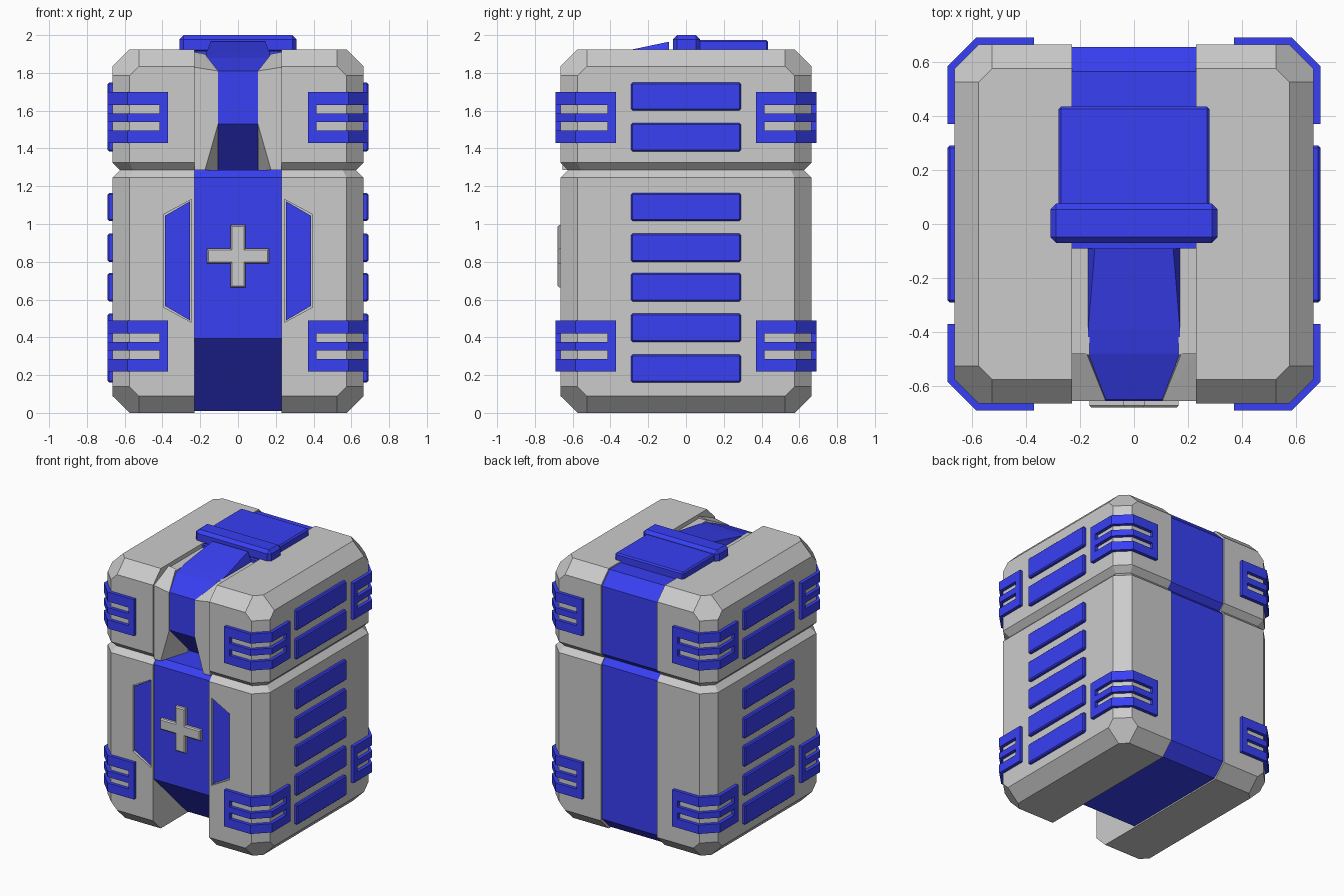
import bpy, bmesh
from mathutils import Vector

if "Cube" in bpy.data.objects:
    bpy.data.objects.remove(bpy.data.objects["Cube"])

BLUE = bpy.data.materials.new("blue_paint")
BLUE.diffuse_color = (0.04, 0.05, 0.9, 1)
BLUE.use_nodes = True
BLUE.node_tree.nodes["Principled BSDF"].inputs["Base Color"].default_value = BLUE.diffuse_color
SEAM, W, D = 1.285, 0.09, 0.05


def finish(name, bm, blue):
    bmesh.ops.recalc_face_normals(bm, faces=bm.faces[:])
    me = bpy.data.meshes.new(name)
    bm.to_mesh(me)
    bm.free()
    ob = bpy.data.objects.new(name, me)
    bpy.context.collection.objects.link(ob)
    if blue:
        me.materials.append(BLUE)
    return ob


def add_hull(bm, pts):
    vs = [bm.verts.new(p) for p in pts]
    r = bmesh.ops.convex_hull(bm, input=vs)
    junk = {g for g in r["geom_interior"] + r["geom_unused"] if isinstance(g, bmesh.types.BMVert)}
    bmesh.ops.delete(bm, geom=list(junk), context="VERTS")


def solid(name, hulls, blue=False, cuts=(), bevel=0):
    """Convex pieces, trimmed by planes (point, outward normal)."""
    bm = bmesh.new()
    for pts in hulls:
        add_hull(bm, pts)
    bmesh.ops.dissolve_limit(bm, angle_limit=0.01, verts=bm.verts[:], edges=bm.edges[:])
    for co, no in cuts:
        geom = bm.verts[:] + bm.edges[:] + bm.faces[:]
        bmesh.ops.bisect_plane(bm, geom=geom, plane_co=co, plane_no=no, clear_outer=True)
        bmesh.ops.holes_fill(bm, edges=[e for e in bm.edges if e.is_boundary], sides=0)
    if bevel:
        bmesh.ops.bevel(bm, geom=bm.edges[:], offset=bevel, segments=1, affect="EDGES")
    return finish(name, bm, blue)


def box(x0, x1, y0, y1, z0, z1):
    return [(x, y, z) for x in (x0, x1) for y in (y0, y1) for z in (z0, z1)]


def prism_y(poly, y0, y1):
    return [(x, y, z) for x, z in poly for y in (y0, y1)]


def prism_z(poly, z0, z1):
    return [(x, y, z) for x, y in poly for z in (z0, z1)]


def shell(up, height, e=0):
    """Chamfered block growing from the seam, up (1) or down (-1), shrunk by e."""
    a, c = 0.665 - e, height - e
    half = [(a - W - 0.02, a - 0.04, 0), (a - W, a, 0.04), (a - W, a, c - W - D),
            (a - W - D, a, c - W), (a - W - D, a - W, c)]
    pts = []
    for p, q, h in half:
        for x, y in ((p, q), (q, p)):
            pts += [(sx * x, sy * y, SEAM + up * h) for sx in (1, -1) for sy in (1, -1)]
    return pts


mid = [((0.23, 0, 0), (1, 0, 0)), ((-0.23, 0, 0), (-1, 0, 0))]

# Blue central cores of the body and lid
solid("body_core", [shell(-1, SEAM, 0.01)], True, mid + [((0, -0.28, 0.02), (0, -1, -1))])
solid("lid_core", [shell(1, 0.64, 0.01)], True, mid + [((0, -0.09, 0), (0, -1, 0))])

slat_z = [0.16, 0.375, 0.59, 0.80, 1.015, 1.385, 1.60]
window = [(0.247, 1.13), (0.395, 1.05), (0.395, 0.56), (0.247, 0.48)]
for s, side in ((1, "right"), (-1, "left")):
    # Grey side shells
    cut = [((s * 0.23, 0, 0), (-s, 0, 0))]
    body = solid(f"body_shell_{side}", [shell(-1, SEAM)], False, cut)
    solid(f"lid_shell_{side}", [shell(1, 0.64)], False, cut)

    # Recessed blue front window
    poly = [(s * x, z) for x, z in window]
    cutter = solid("window_cutter", [prism_y(poly, -0.8, -0.645)])
    cutter.hide_render = True
    mod = body.modifiers.new("recess", "BOOLEAN")
    mod.operation, mod.object, mod.solver = "DIFFERENCE", cutter, "EXACT"
    bpy.context.view_layer.objects.active = body
    bpy.ops.object.modifier_apply(modifier="recess")
    bpy.data.objects.remove(cutter)
    inner = [(s * (0.321 + (x - 0.321) * 0.9), 0.805 + (z - 0.805) * 0.97) for x, z in window]
    solid(f"front_window_{side}", [prism_y(inner, -0.655, -0.63)], True)

    # Grey rib beside the strap, splayed open at the bottom
    f = -0.655
    rib = [(0.175, f, SEAM), (0.105, f, 1.53), (0.105, f, 1.81), (0.23, f, 1.83), (0.23, f, SEAM),
           (0.23, -0.48, 1.91), (0.175, -0.48, 1.90), (0.105, -0.43, SEAM), (0.23, -0.43, SEAM)]
    solid(f"lid_rib_{side}", [[(s * x, y, z) for x, y, z in rib]])
    solid(f"channel_floor_{side}", [box(s * 0.165, s * 0.23, -0.485, -0.05, SEAM, 1.895)])

    # Side slats
    solid(f"side_slats_{side}",
          [box(s * 0.64, s * 0.69, -0.29, 0.29, z, z + 0.15) for z in slat_z], True, bevel=0.008)

    # Corner brackets: three bars wrapping the corner, joined by end posts
    for t, end in ((-1, "front"), (1, "back")):
        parts = []
        segs = [[(0.37, 0.69), (0.585, 0.69), (0.57, 0.655), (0.37, 0.655)],
                [(0.585, 0.69), (0.69, 0.585), (0.655, 0.57), (0.57, 0.655)],
                [(0.69, 0.585), (0.69, 0.37), (0.655, 0.37), (0.655, 0.57)]]
        posts = [[(0.37, 0.69), (0.415, 0.69), (0.415, 0.655), (0.37, 0.655)],
                 [(0.69, 0.37), (0.69, 0.415), (0.655, 0.415), (0.655, 0.37)]]
        place = lambda poly: [(s * x, t * y) for x, y in poly]
        for base in (0.22, 1.43):
            for lo, hi in ((0, 0.065), (0.11, 0.155), (0.2, 0.27)):
                parts += [prism_z(place(p), base + lo, base + hi) for p in segs]
            for lo, hi in ((0.065, 0.11), (0.155, 0.2)):
                parts += [prism_z(place(p), base + lo, base + hi) for p in posts]
        solid(f"corner_brackets_{end}_{side}", parts, True)

# Strap running up the lid front and under the clasp: (y, z, half width)
strap = [(-0.41, SEAM, 0.105), (-0.65, 1.53, 0.105), (-0.65, 1.81, 0.105), (-0.48, 1.88, 0.17),
         (-0.39, 1.902, 0.17), (-0.09, 1.965, 0.145), (-0.09, 1.90, 0.17), (-0.09, SEAM, 0.17)]
solid("lid_strap", [[(s * w, y, z) for y, z, w in strap for s in (1, -1)]], True)

# Clasp bar and the plate behind it
solid("clasp_bar", [box(-0.31, 0.31, -0.07, 0.075, 1.90, 2.0)], True, bevel=0.022)
solid("clasp_plate", [box(-0.28, 0.28, 0.05, 0.435, 1.90, 1.975)], True, bevel=0.01)

# Grey plus sign on the front
L, H, Z = 0.165, 0.04, 0.83
bm = bmesh.new()
quarter = [(H, L), (H, H), (L, H)]
ring = []
for k in range(4):
    for x, z in quarter:
        for _ in range(k):
            x, z = z, -x
        ring.append((x, z))
back = bm.faces.new([bm.verts.new((x, -0.64, Z + z)) for x, z in ring])
ext = bmesh.ops.extrude_face_region(bm, geom=[back])
front = [g for g in ext["geom"] if isinstance(g, bmesh.types.BMVert)]
bmesh.ops.translate(bm, verts=front, vec=Vector((0, -0.04, 0)))
cap = [e for e in bm.edges if all(v in front for v in e.verts)]
bmesh.ops.bevel(bm, geom=cap, offset=0.008, segments=1, affect="EDGES")
finish("front_cross", bm, False)
